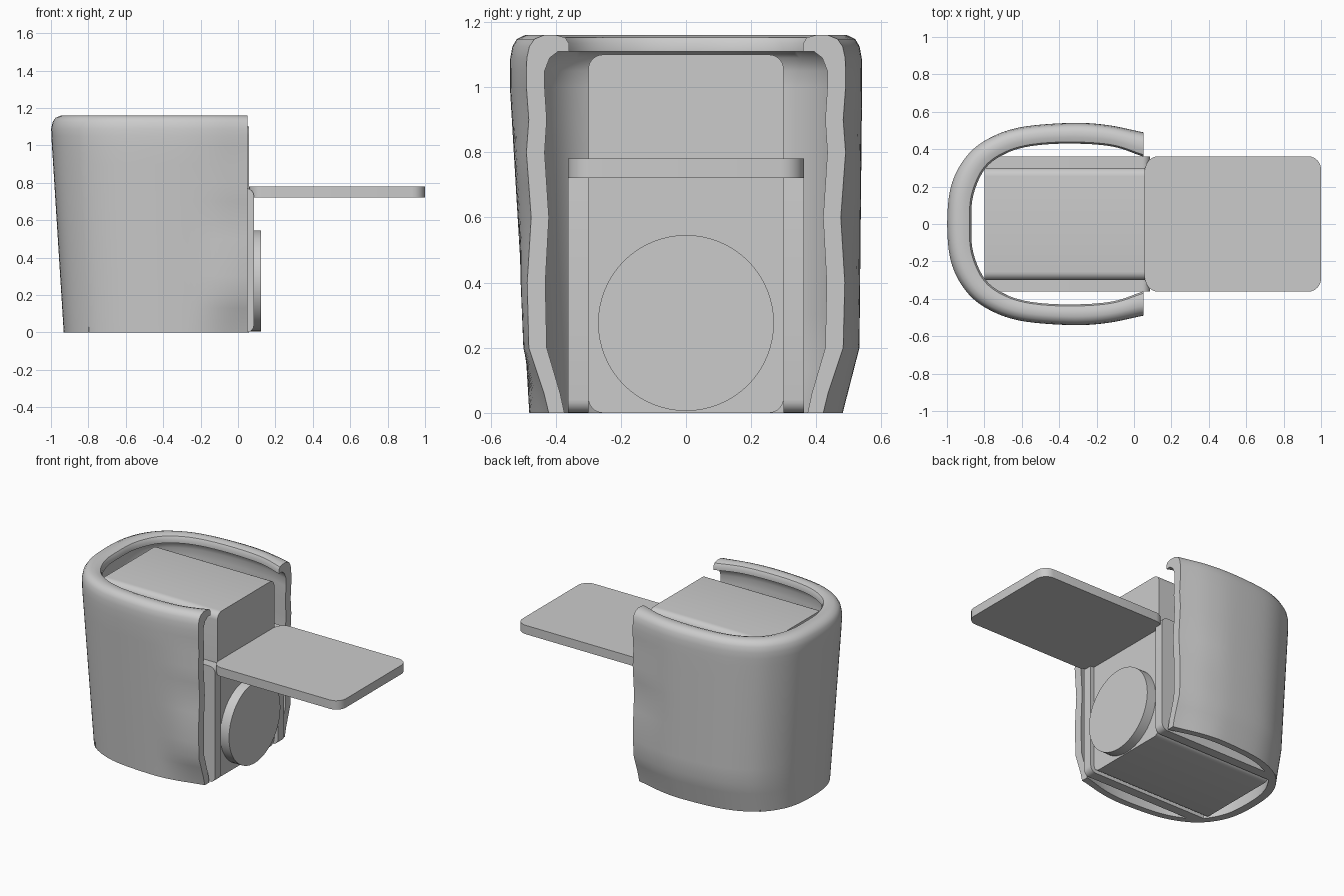
import bpy, bmesh, math
from mathutils import Vector

old = bpy.data.objects.get("Cube")
if old:
    bpy.data.objects.remove(old, do_unlink=True)

grey = bpy.data.materials.new("plain grey")
grey.use_nodes = True
COLOUR = (0.6, 0.6, 0.6, 1)
grey.diffuse_color = COLOUR
grey.node_tree.nodes["Principled BSDF"].inputs["Base Color"].default_value = COLOUR


def finish(name, bm, angle=35):
    bmesh.ops.recalc_face_normals(bm, faces=bm.faces)
    mesh = bpy.data.meshes.new(name)
    bm.to_mesh(mesh)
    bm.free()
    mesh.materials.append(grey)
    obj = bpy.data.objects.new(name, mesh)
    bpy.context.collection.objects.link(obj)
    bpy.ops.object.select_all(action='DESELECT')
    bpy.context.view_layer.objects.active = obj
    obj.select_set(True)
    bpy.ops.object.shade_smooth_by_angle(angle=math.radians(angle))
    return obj


def rounded_rect(u0, u1, v0, v1, radii, steps=6):
    """Outline with one radius per corner, counter-clockwise from (u1, v1)."""
    points = []
    corners = [(u1, v1, -1, -1), (u0, v1, 1, -1), (u0, v0, 1, 1), (u1, v0, -1, 1)]
    for i, ((u, v, su, sv), r) in enumerate(zip(corners, radii)):
        if r == 0:
            points.append((u, v))
            continue
        for k in range(steps + 1):
            a = math.pi / 2 * (i + k / steps)
            points.append((u + su * r + r * math.cos(a), v + sv * r + r * math.sin(a)))
    return points


def prism(name, axis, outline, start, end):
    """Extrude a flat outline along the given axis."""
    place = {'x': lambda u, v, d: (d, u, v),
             'y': lambda u, v, d: (u, d, v),
             'z': lambda u, v, d: (u, v, d)}[axis]
    bm = bmesh.new()
    lower, upper = [[bm.verts.new(place(u, v, d)) for u, v in outline] for d in (start, end)]
    bm.faces.new(lower)
    bm.faces.new(upper)
    n = len(outline)
    for i in range(n):
        j = (i + 1) % n
        bm.faces.new((lower[i], lower[j], upper[j], upper[i]))
    return finish(name, bm)


def table(pairs, z):
    """Piecewise linear lookup."""
    for (a, fa), (b, fb) in zip(pairs, pairs[1:]):
        if z <= b:
            return fa + (fb - fa) * (z - a) / (b - a)
    return pairs[-1][1]


def smooth_path(half, steps=6):
    """Mirror half a plan across y and round it into a smooth path."""
    pts = [Vector((x, -y)) for x, y in reversed(half[1:])] + [Vector(p) for p in half]
    pts = [2 * pts[0] - pts[1]] + pts + [2 * pts[-1] - pts[-2]]
    path = []
    for a, b, c, d in zip(pts, pts[1:], pts[2:], pts[3:]):
        for k in range(steps):
            t = k / steps
            path.append(0.5 * (2 * b + (c - a) * t + (2 * a - 5 * b + 4 * c - d) * t ** 2
                               + (3 * b - a - 3 * c + d) * t ** 3))
    return path + [pts[-2]]


# Wrap-around shell: plan of the outside and of the lip opening
outer = smooth_path([(-1, 0), (-0.98, 0.2), (-0.91, 0.345), (-0.8, 0.445),
                     (-0.62, 0.515), (-0.35, 0.54), (-0.15, 0.53), (0.05, 0.49)])
inner = smooth_path([(-0.87, 0), (-0.86, 0.15), (-0.8, 0.29), (-0.7, 0.37),
                     (-0.56, 0.415), (-0.35, 0.43), (-0.12, 0.415), (0.05, 0.36)])

# Wall section: (height, share of the way from outside to lip opening)
levels = [0, 0.06, 0.13, 0.2, 0.3, 0.4, 0.5, 0.6, 0.7, 0.8, 0.9, 1.0, 1.05]
lip = [(1.09, 0.01), (1.125, 0.07), (1.148, 0.19), (1.16, 0.42), (1.16, 0.7),
       (1.152, 0.92), (1.135, 1), (1.11, 1), (1.11, 0.75), (1.09, 0.55)]
section = [(z, 0) for z in levels] + lip + [(z, 0.43) for z in reversed(levels)]

right_taper = [(0, 0.89), (1.0, 1)]
left_taper = [(0, 0.89), (0.2, 0.985), (1.0, 1)]
end_wave = [(0, 0.86), (0.06, 0.89), (0.2, 0.985), (0.4, 0.995), (0.6, 0.97),
            (0.8, 1), (0.9, 0.985), (1.0, 1)]


def shell_point(o, i, z, share):
    p = o.lerp(i, share)
    w = min(1, max(0, (p.x + 0.3) / 0.35))
    w = w * w * (3 - 2 * w)
    body = table(left_taper if p.y > 0 else right_taper, z)
    scale = body + (table(end_wave, z) - body) * w
    squeeze = min(1, 0.935 + 0.06 * z)
    return (0.05 + (p.x - 0.05) * squeeze, p.y * scale, z)


bm = bmesh.new()
rings = [[bm.verts.new(shell_point(o, i, z, s)) for z, s in section]
         for o, i in zip(outer, inner)]
count = len(section)
for a, b in zip(rings, rings[1:]):
    for k in range(count):
        m = (k + 1) % count
        bm.faces.new((a[k], a[m], b[m], b[k]))
bm.faces.new(rings[0])
bm.faces.new(rings[-1])
finish("shell", bm, 40)

# Central body with rounded long edges
prism("body", 'x', rounded_rect(-0.3, 0.3, 0, 1.1, [0.045] * 4), -0.8, 0.058)

# Side panels flanking the body
for label, side in (("left", 1), ("right", -1)):
    prism(label + "_panel", 'y',
          rounded_rect(-0.8, 0.085, 0, 0.77, [0.04, 0, 0, 0.04]), side * 0.3, side * 0.362)

# Tray sticking out of the open side
prism("tray", 'z', rounded_rect(0.06, 1, -0.362, 0.362, [0.07] * 4), 0.722, 0.781)

# Round disc below the tray
disc = [(0.27 * math.cos(a * math.tau / 64), 0.276 + 0.27 * math.sin(a * math.tau / 64))
        for a in range(64)]
prism("disc", 'x', disc, 0.05, 0.123)
